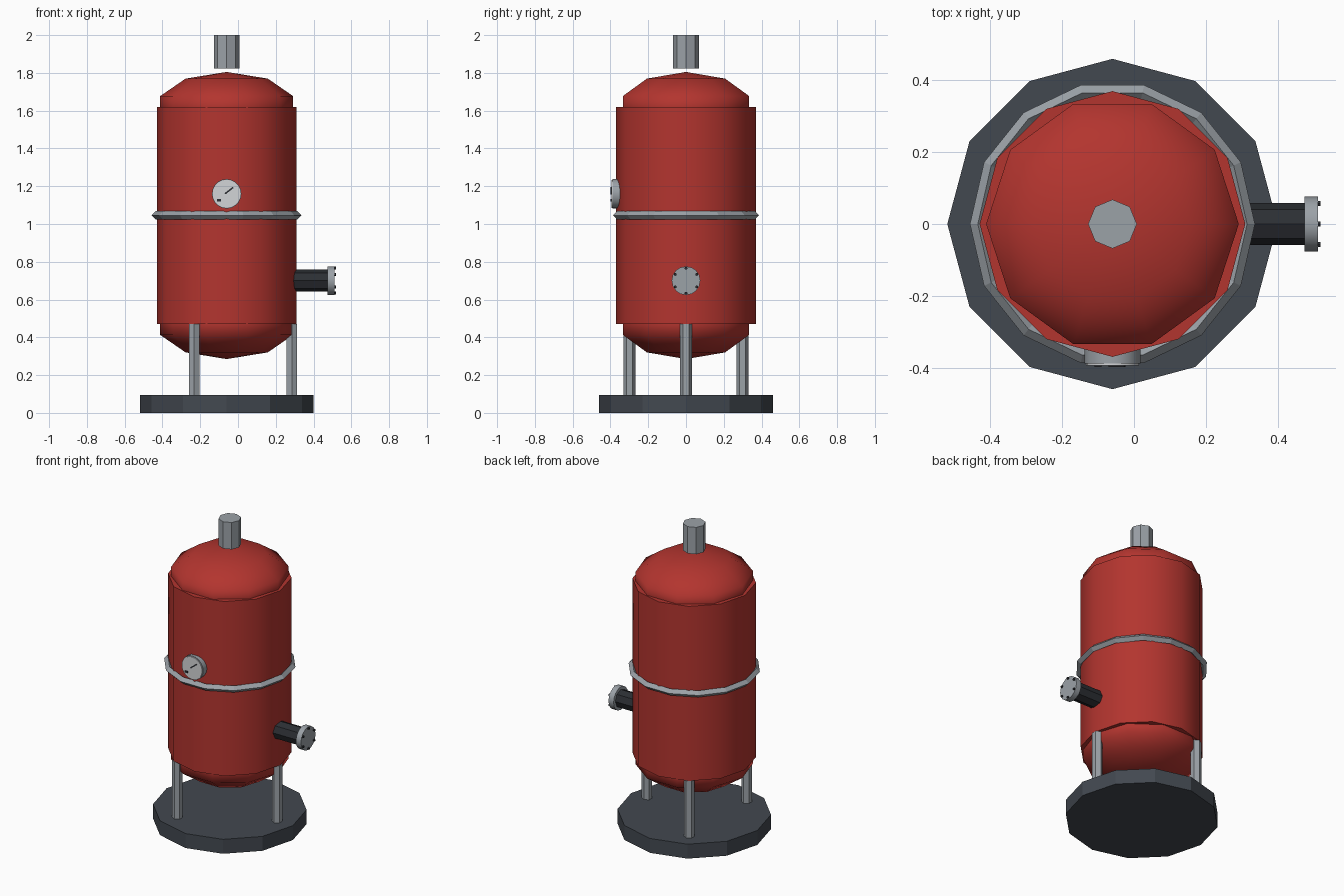
import bpy, math
from math import pi, sin, cos, radians
from mathutils import Vector

if "Cube" in bpy.data.objects:
    bpy.data.objects.remove(bpy.data.objects["Cube"])

CX = -0.06  # vessel axis


def material(name, rgb):
    m = bpy.data.materials.new(name)
    m.diffuse_color = (*rgb, 1)
    m.use_nodes = True
    m.node_tree.nodes["Principled BSDF"].inputs["Base Color"].default_value = m.diffuse_color
    return m


RED = material("red_paint", (0.45, 0.035, 0.028))
STEEL = material("steel", (0.33, 0.36, 0.39))
SLATE = material("slate", (0.055, 0.065, 0.08))
BLACK = material("dark_pipe", (0.025, 0.028, 0.034))
WHITE = material("dial_white", (0.65, 0.66, 0.68))


def finish(name, mat, smooth=0):
    ob = bpy.context.object
    ob.name = name
    ob.data.materials.append(mat)
    if smooth:
        bpy.ops.object.shade_smooth_by_angle(angle=radians(smooth))
    return ob


def rod(name, a, b, r, sides, mat, smooth=0):
    """Capped cylinder from point a to point b."""
    a, b = Vector(a), Vector(b)
    d = b - a
    bpy.ops.mesh.primitive_cylinder_add(
        vertices=sides, radius=r, depth=d.length, location=(a + b) / 2,
        rotation=d.to_track_quat('Z', 'Y').to_euler())
    return finish(name, mat, smooth)


def box(name, loc, size, mat, tilt=0):
    bpy.ops.mesh.primitive_cube_add(size=1, location=loc, rotation=(0, tilt, 0))
    bpy.context.object.scale = size
    return finish(name, mat)


# base plate
rod("base_plate", (CX, 0, 0), (CX, 0, 0.095), 0.46, 12, SLATE)

# tank shell and the two flattened domes
rod("tank_shell", (CX, 0, 0.47), (CX, 0, 1.62), 0.37, 12, RED, 40)
for name, z in (("bottom_dome", 0.47), ("top_dome", 1.62)):
    bpy.ops.mesh.primitive_uv_sphere_add(
        segments=10, ring_count=5, radius=0.37, location=(CX, 0, z), rotation=(0, 0, pi / 2))
    bpy.context.object.scale = (1, 1, 0.5)
    finish(name, RED, 40)

# band around the middle, diamond section
bpy.ops.mesh.primitive_torus_add(
    major_segments=14, minor_segments=4, major_radius=0.375, minor_radius=0.022,
    location=(CX, 0, 1.046))
finish("middle_band", STEEL)

# vent stack on top
rod("vent_stack", (CX, 0, 1.823), (CX, 0, 2.0), 0.068, 8, STEEL)

# three legs
for i in range(3):
    a = i * 2 * pi / 3
    x, y = CX + 0.345 * cos(a), 0.345 * sin(a)
    rod(f"leg_{i + 1}", (x, y, 0.09), (x, y, 0.47), 0.032, 6, STEEL)

# side outlet: pipe, flange and six bolts
PZ = 0.70
rod("outlet_pipe", (0.27, 0, PZ), (0.48, 0, PZ), 0.058, 8, BLACK)
rod("outlet_flange", (0.475, 0, PZ), (0.512, 0, PZ), 0.076, 16, STEEL, 40)
for i in range(6):
    a = pi / 2 + i * pi / 3
    y, z = 0.066 * cos(a), PZ + 0.066 * sin(a)
    rod(f"flange_bolt_{i + 1}", (0.505, y, z), (0.52, y, z), 0.008, 6, BLACK)

# pressure gauge: case, dial, needle and small dial mark
GZ = 1.16
rod("gauge_case", (CX, -0.33, GZ), (CX, -0.388, GZ), 0.078, 20, STEEL, 40)
rod("gauge_dial", (CX, -0.38, GZ), (CX, -0.394, GZ), 0.074, 20, WHITE, 40)
box("gauge_needle", (CX + 0.013, -0.395, GZ + 0.017), (0.054, 0.008, 0.008), BLACK, -radians(38))
box("gauge_mark", (CX - 0.04, -0.395, GZ - 0.034), (0.02, 0.008, 0.013), BLACK)
